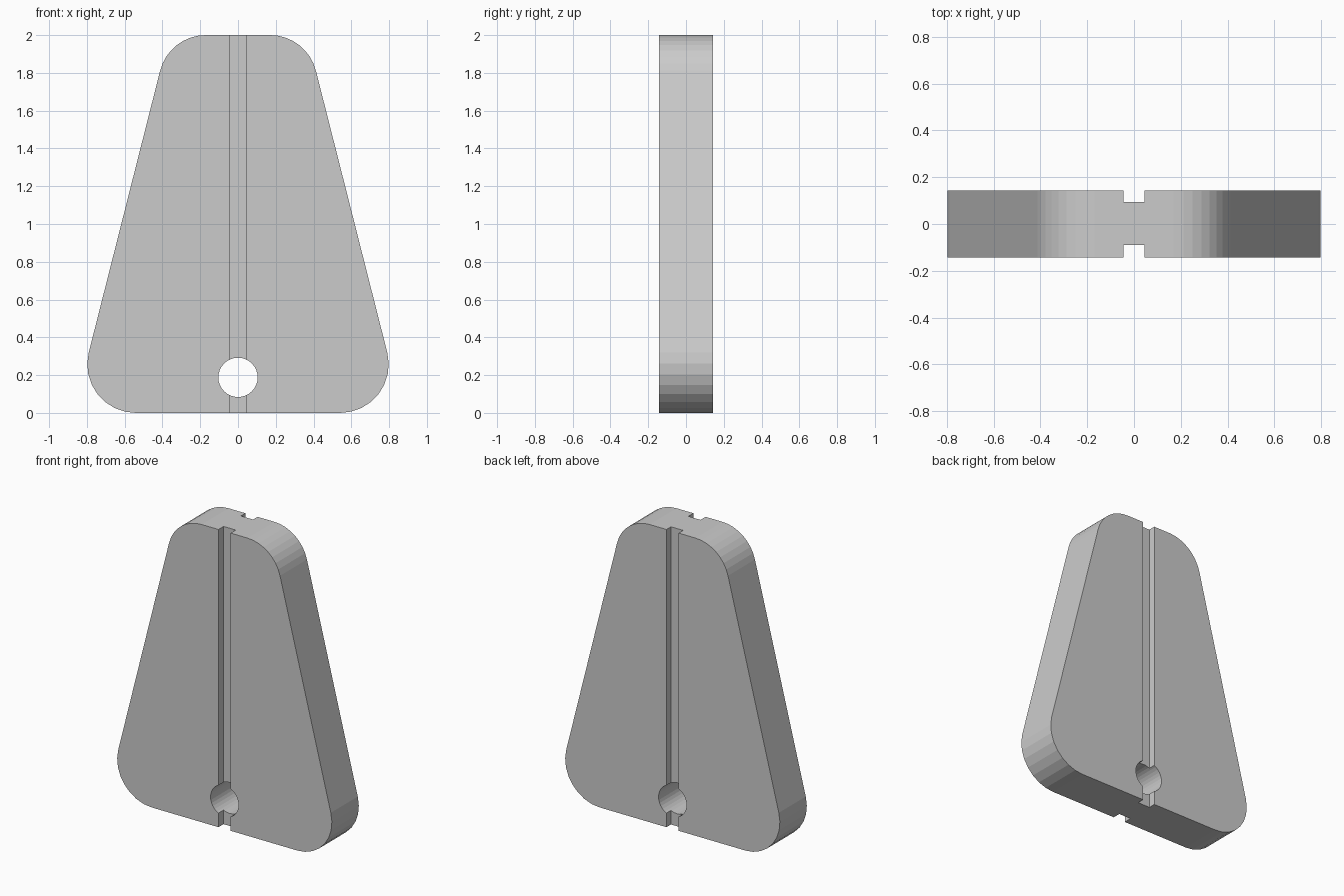
import bpy
import bmesh
from math import sin, cos, radians, atan
from mathutils import Matrix

cube = bpy.data.objects.get("Cube")
if cube:
    bpy.data.objects.remove(cube, do_unlink=True)

HALF_DEPTH = 0.143
GROOVE_HALF_WIDTH = 0.045
TAPER = atan(0.2533)

# Single flat colour
grey = bpy.data.materials.new("light grey")
grey.use_nodes = True
grey.diffuse_color = (0.6, 0.6, 0.6, 1)
grey.node_tree.nodes["Principled BSDF"].inputs["Base Color"].default_value = (0.6, 0.6, 0.6, 1)


def make_object(name, bm):
    bmesh.ops.recalc_face_normals(bm, faces=bm.faces)
    mesh = bpy.data.meshes.new(name)
    bm.to_mesh(mesh)
    bm.free()
    mesh.materials.append(grey)
    obj = bpy.data.objects.new(name, mesh)
    bpy.context.collection.objects.link(obj)
    return obj


def arc(cx, cz, radius, start, end, steps=8):
    angles = [start + (end - start) * i / steps for i in range(steps + 1)]
    return [(cx + radius * cos(a), cz + radius * sin(a)) for a in angles]


def box(name, size, centre):
    bm = bmesh.new()
    place = Matrix.Translation(centre) @ Matrix.Diagonal((*size, 1))
    bmesh.ops.create_cube(bm, size=1, matrix=place)
    return make_object(name, bm)


# Tapered plate with rounded corners
right_half = arc(0.541, 0.257, 0.257, radians(-90), TAPER)
right_half += arc(0.17, 1.75, 0.25, TAPER, radians(90))
outline = right_half + [(-x, z) for x, z in reversed(right_half)]
bm = bmesh.new()
face = bm.faces.new([bm.verts.new((x, -HALF_DEPTH, z)) for x, z in outline])
extruded = bmesh.ops.extrude_face_region(bm, geom=[face])["geom"]
bmesh.ops.translate(bm, vec=(0, 2 * HALF_DEPTH, 0),
                    verts=[v for v in extruded if isinstance(v, bmesh.types.BMVert)])
plate = make_object("tapered_plate", bm)

# Round through hole
bm = bmesh.new()
bmesh.ops.create_cone(bm, cap_ends=True, segments=32, radius1=0.104, radius2=0.104, depth=1,
                      matrix=Matrix.Translation((0, 0, 0.188)) @ Matrix.Rotation(radians(90), 4, "X"))
cutters = [make_object("hole_cutter", bm)]

# Full height groove on the front and back
for name, side, floor in (("front", -1, 0.089), ("back", 1, 0.095)):
    cutters.append(box(name + "_groove_cutter", (2 * GROOVE_HALF_WIDTH, 0.2, 3),
                       (0, side * (floor + 0.1), 1)))

# Cut the plate and drop the cutters
for cutter in cutters:
    cutter.hide_render = True
    cut = plate.modifiers.new(cutter.name, "BOOLEAN")
    cut.operation = "DIFFERENCE"
    cut.solver = "EXACT"
    cut.object = cutter
bpy.context.view_layer.update()
result = bpy.data.meshes.new_from_object(
    plate.evaluated_get(bpy.context.evaluated_depsgraph_get()))
plate.modifiers.clear()
plate.data = result
plate.data.materials.clear()
plate.data.materials.append(grey)
for polygon in plate.data.polygons:
    polygon.material_index = 0
for cutter in cutters:
    bpy.data.objects.remove(cutter, do_unlink=True)
